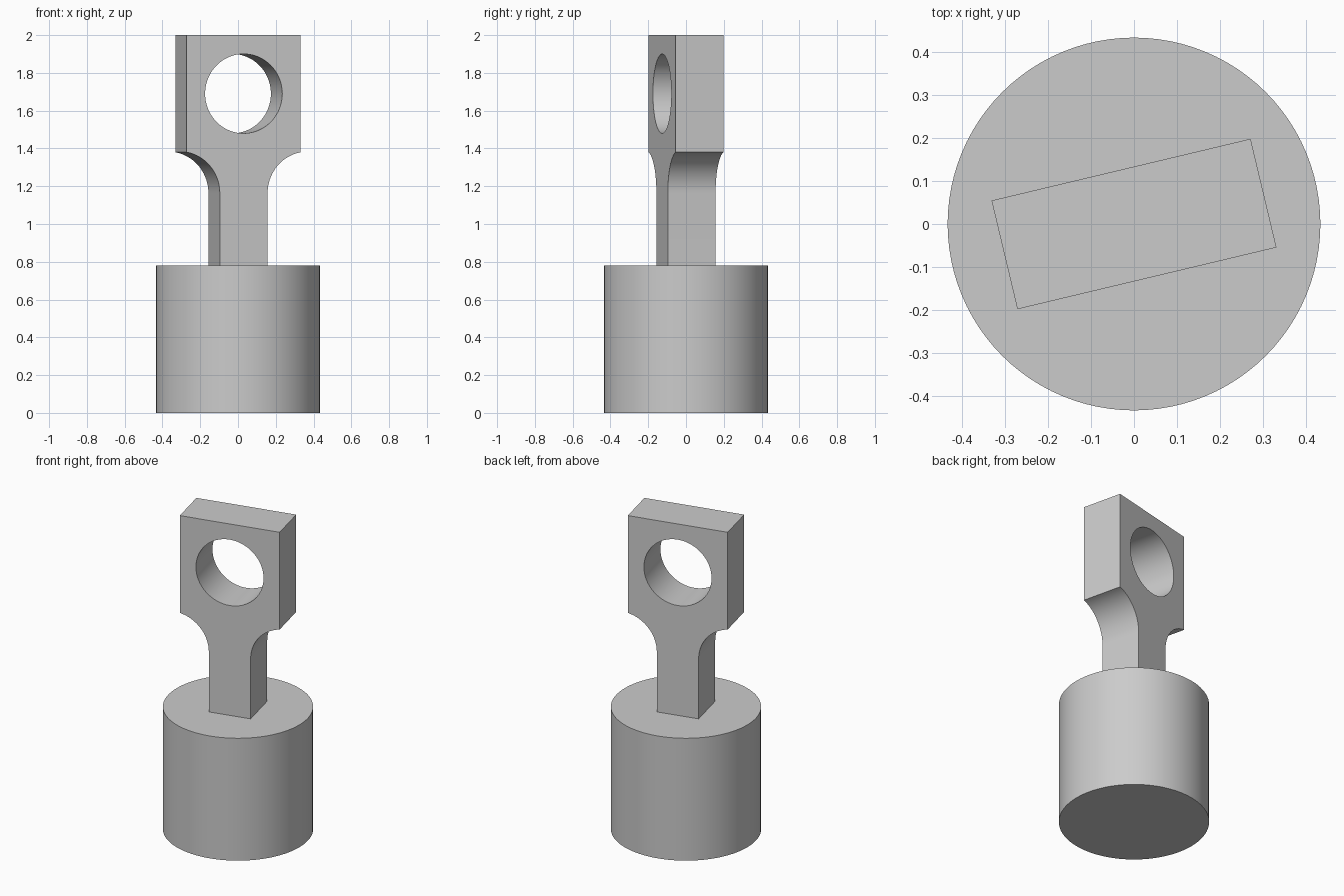
import bpy, bmesh
from math import sin, cos, pi, radians, sqrt, atan2

cube = bpy.data.objects.get("Cube")
if cube:
    bpy.data.objects.remove(cube, do_unlink=True)

BASE_RADIUS, BASE_TOP, TOP = 0.434, 0.78, 2.0
HEAD, STEM, THICK = 0.31, 0.13, 0.13          # half sizes of the eye plate
SHOULDER, FILLET = 1.38, 0.22
HOLE_Z, HOLE_RADIUS = 1.69, 0.21
TURN = radians(13.4)

grey = bpy.data.materials.new("plain grey")
grey.use_nodes = True
colour = (0.6, 0.6, 0.6, 1)
grey.diffuse_color = colour
grey.node_tree.nodes["Principled BSDF"].inputs["Base Color"].default_value = colour


def smooth(obj):
    bpy.ops.object.select_all(action="DESELECT")
    obj.select_set(True)
    bpy.context.view_layer.objects.active = obj
    bpy.ops.object.shade_smooth_by_angle(angle=radians(30))


def cylinder(name, radius, depth, location, rotation=(0, 0, 0)):
    bpy.ops.mesh.primitive_cylinder_add(vertices=96, radius=radius, depth=depth,
                                        location=location, rotation=rotation)
    obj = bpy.context.object
    obj.name = name
    obj.data.materials.append(grey)
    return obj


# Round base
base = cylinder("round_base", BASE_RADIUS, BASE_TOP, (0, 0, BASE_TOP / 2))
smooth(base)

# Half outline of the eye plate: stem, concave shoulder, square head
centre_x = STEM + FILLET
rise = sqrt(FILLET ** 2 - (centre_x - HEAD) ** 2)
centre_z = SHOULDER - rise
sweep = atan2(rise, centre_x - HEAD)
steps = 20
half = [(STEM, BASE_TOP)]
for i in range(steps + 1):
    a = sweep * i / steps
    half.append((centre_x - FILLET * cos(a), centre_z + FILLET * sin(a)))
half.append((HEAD, TOP))
outline = half + [(-x, z) for x, z in reversed(half)]

# Extrude the outline to the plate thickness
bm = bmesh.new()
face = bm.faces.new([bm.verts.new((x, -THICK, z)) for x, z in outline])
extruded = bmesh.ops.extrude_face_region(bm, geom=[face])["geom"]
bmesh.ops.translate(bm, vec=(0, 2 * THICK, 0),
                    verts=[v for v in extruded if isinstance(v, bmesh.types.BMVert)])
bmesh.ops.recalc_face_normals(bm, faces=bm.faces)
mesh = bpy.data.meshes.new("eye_plate")
bm.to_mesh(mesh)
bm.free()
mesh.materials.append(grey)
plate = bpy.data.objects.new("eye_plate", mesh)
bpy.context.collection.objects.link(plate)
plate.rotation_euler.z = TURN

# Round hole through the head
cutter = cylinder("hole_cutter", HOLE_RADIUS, 1, (0, 0, HOLE_Z), (pi / 2, 0, TURN))
cut = plate.modifiers.new("hole", "BOOLEAN")
cut.operation = "DIFFERENCE"
cut.solver = "EXACT"
cut.object = cutter
bpy.context.view_layer.objects.active = plate
bpy.ops.object.modifier_apply(modifier=cut.name)
bpy.data.objects.remove(cutter, do_unlink=True)
smooth(plate)
